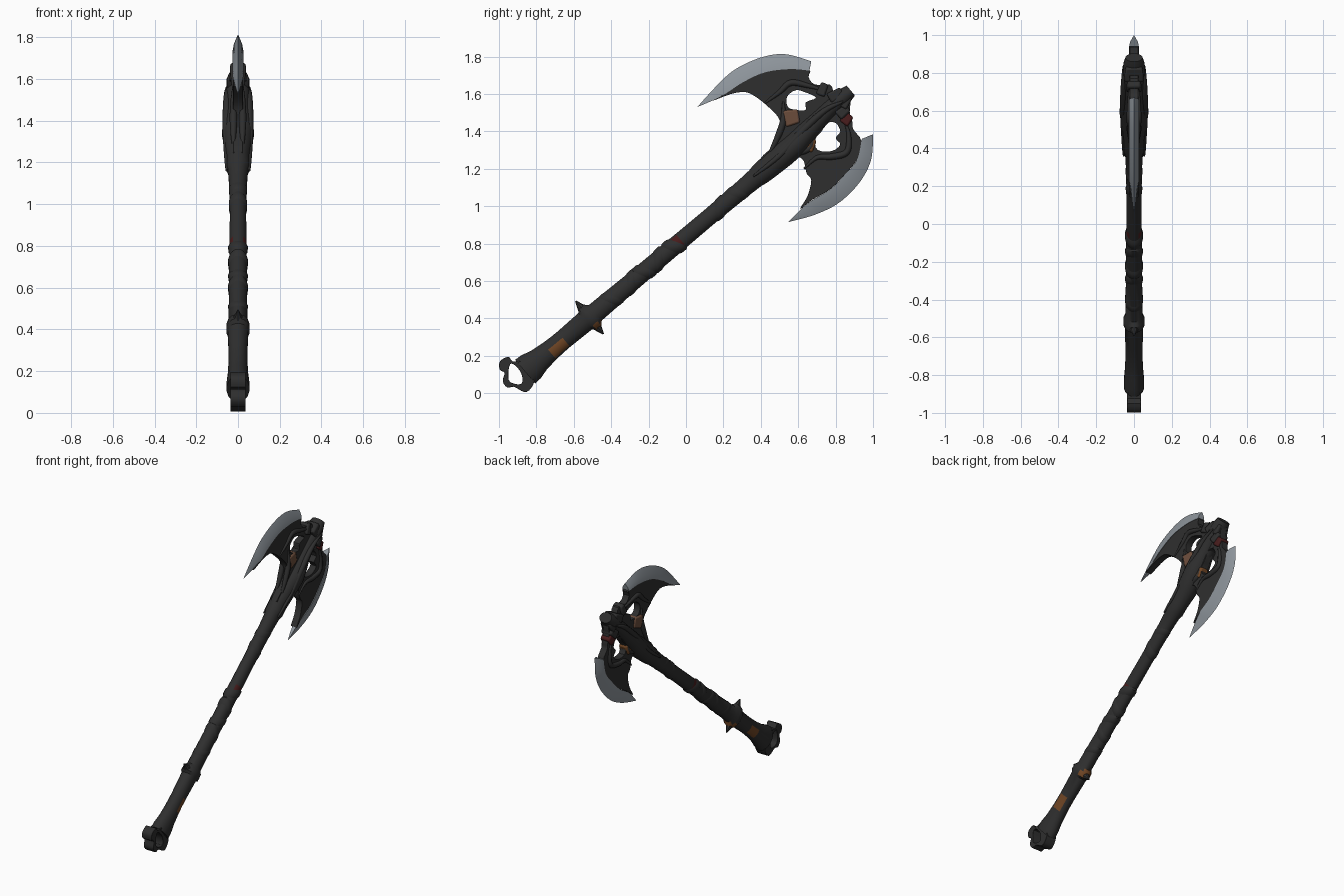
import bpy, bmesh, math
from mathutils import Vector

if "Cube" in bpy.data.objects:
    bpy.data.objects.remove(bpy.data.objects["Cube"])


def material(name, rgb):
    m = bpy.data.materials.new(name)
    m.diffuse_color = (*rgb, 1)
    m.use_nodes = True
    m.node_tree.nodes["Principled BSDF"].inputs["Base Color"].default_value = m.diffuse_color
    return m


CHARCOAL = material("charcoal_iron", (0.028, 0.028, 0.028))
STEEL = material("edge_steel", (0.27, 0.30, 0.33))
BROWN = material("worn_brown", (0.15, 0.075, 0.045))
RUST = material("rust_orange", (0.16, 0.06, 0.018))
RED = material("dark_red", (0.065, 0.012, 0.012))

# Haft axis: B is the pommel end, U runs to the head, V points up and back
B = Vector((0, -0.86, 0.115))
U = Vector((0, 0.7654, 0.6437))
V = Vector((0, -0.6437, 0.7654))
X = Vector((1, 0, 0))
TILT = math.atan2(U.z, U.y)


def finish(name, bm, mats, angle=35, bevel=0):
    bmesh.ops.remove_doubles(bm, verts=bm.verts, dist=0.0004)
    bmesh.ops.recalc_face_normals(bm, faces=bm.faces)
    me = bpy.data.meshes.new(name)
    bm.to_mesh(me)
    bm.free()
    ob = bpy.data.objects.new(name, me)
    bpy.context.collection.objects.link(ob)
    for m in mats:
        me.materials.append(m)
    bpy.ops.object.select_all(action='DESELECT')
    ob.select_set(True)
    bpy.context.view_layer.objects.active = ob
    bpy.ops.object.shade_smooth_by_angle(angle=math.radians(angle))
    if bevel:
        mod = ob.modifiers.new("soft_edges", 'BEVEL')
        mod.width, mod.segments, mod.limit_method = bevel, 2, 'ANGLE'
        mod.angle_limit = math.radians(50)
    return ob


def smooth(pts, n, closed=False):
    """Catmull-Rom curve through the points, n steps per span."""
    p = [Vector(q) for q in pts]
    k, out = len(p), []
    for i in range(k if closed else k - 1):
        if closed:
            a, b, c, d = (p[(i + j) % k] for j in (-1, 0, 1, 2))
        else:
            a, b, c, d = (p[min(max(i + j, 0), k - 1)] for j in (-1, 0, 1, 2))
        for s in range(n):
            t = s / n
            out.append(0.5 * (2 * b + (c - a) * t + (2 * a - 5 * b + 4 * c - d) * t * t
                              + (3 * b - a - 3 * c + d) * t ** 3))
    return out if closed else out + [p[-1]]


def curve_mesh(curve):
    """Turn a curve into an editable mesh."""
    ob = bpy.data.objects.new("temp", curve)
    bpy.context.collection.objects.link(ob)
    me = bpy.data.meshes.new_from_object(ob.evaluated_get(bpy.context.evaluated_depsgraph_get()))
    bm = bmesh.new()
    bm.from_mesh(me)
    for f in bm.faces:
        f.material_index = 0
    bpy.data.objects.remove(ob)
    bpy.data.meshes.remove(me)
    return bm


def plate(name, loops, half, mat):
    """Flat plate in the y-z plane; the first loop is the outline, the rest are holes."""
    cu = bpy.data.curves.new(name, 'CURVE')
    cu.dimensions, cu.fill_mode, cu.extrude = '2D', 'BOTH', half
    for loop in loops:
        pts = smooth(loop, 3, True)
        sp = cu.splines.new('POLY')
        sp.points.add(len(pts) - 1)
        for q, v in zip(sp.points, pts):
            q.co = (v.x, v.y, 0, 1)
        sp.use_cyclic_u = True
    bm = curve_mesh(cu)
    for v in bm.verts:
        v.co = (v.co.z, v.co.x, v.co.y)
    return finish(name, bm, [mat], bevel=0.007)


def ridge(name, path, x, r):
    """Tapered raised vein on both sides of the head."""
    for side, s in (("right", 1), ("left", -1)):
        cu = bpy.data.curves.new(name, 'CURVE')
        cu.dimensions, cu.bevel_depth, cu.bevel_resolution = '3D', r, 2
        pts = smooth(path, 5)
        sp = cu.splines.new('POLY')
        sp.points.add(len(pts) - 1)
        for i, (q, v) in enumerate(zip(sp.points, pts)):
            q.co = (s * x, v.x, v.y, 1)
            q.radius = 0.25 + 0.75 * math.sin(math.pi * i / (len(pts) - 1))
        finish(f"{name}_{side}", curve_mesh(cu), [CHARCOAL], 60)


def loft(name, rows, mats, slant=0, rule=None, sides=16):
    """Elliptic rings along the haft: (distance, x radius, v radius, v offset)."""
    bm = bmesh.new()
    rings = []
    for t, rx, rv, off in rows:
        ring = []
        for i in range(sides):
            a = math.tau * (i + 0.5) / sides
            v = off + rv * math.sin(a)
            ring.append(bm.verts.new(B + U * (t + slant * v) + V * v + X * rx * math.cos(a)))
        rings.append(ring)
    for p, q in zip(rings, rings[1:]):
        for i in range(sides):
            j = (i + 1) % sides
            f = bm.faces.new((p[i], p[j], q[j], q[i]))
            if rule:
                d = f.calc_center_median() - B
                f.material_index = rule(d.dot(U), d.x, d.dot(V))
    bm.faces.new(rings[0])
    bm.faces.new(rings[-1])
    return finish(name, bm, mats)


# Haft with rust and red patches
def haft_colour(t, x, v):
    if 0.17 < t < 0.27 and abs(x) > 0.015 and -0.045 < v < 0.02:
        return 1
    if 0.45 < t < 0.5 and v < -0.05:
        return 1
    if 1.03 < t < 1.09 and abs(x) > 0.02 and v > -0.03:
        return 2
    return 0


profile = [(0, .055, .085, 0), (.04, .055, .082, 0), (.10, .05, .066, 0), (.17, .047, .058, 0),
           (.22, .046, .055, 0), (.27, .046, .054, 0), (.42, .05, .058, 0), (.435, .057, .078, 0),
           (.47, .056, .075, 0), (.49, .046, .055, 0), (.75, .044, .05, 0), (1.03, .042, .048, 0),
           (1.09, .041, .047, 0), (1.3, .04, .046, 0), (1.53, .044, .05, 0), (1.61, .048, .054, 0),
           (1.64, .058, .06, 0), (1.70, .056, .064, 0), (1.80, .066, .068, 0), (1.9, .078, .066, 0),
           (1.97, .072, .06, .01), (2.05, .058, .052, .02), (2.15, .056, .047, .028),
           (2.26, .056, .045, .03), (2.3, .045, .035, .03)]
loft("haft", profile, [CHARCOAL, RUST, RED], rule=haft_colour)

# Slanted wrap bands on the grip
for i, t in enumerate((0.60, 0.74, 0.83, 0.93, 1.04, 1.36, 1.48)):
    r = 0.0 if t < 1.2 else -0.003
    loft(f"wrap_band_{i + 1}", [(t - .035, .04, .044, 0), (t - .015, .047 + r, .054 + r, 0),
                                (t + .015, .048 + r, .055 + r, 0), (t + .035, .04, .044, 0)],
         [CHARCOAL], slant=0.6 if i % 2 else -0.5)

# Small spikes on the grip collar
for name, s in (("upper", 1), ("lower", -1)):
    bm = bmesh.new()
    bmesh.ops.create_cone(bm, cap_ends=True, segments=8, radius1=0.028, radius2=0.004, depth=0.06)
    q = Vector((0, 0, 1)).rotation_difference(V * s)
    for v in bm.verts:
        v.co = q @ v.co + B + U * 0.45 + V * s * 0.085
    finish(f"collar_spike_{name}", bm, [CHARCOAL])

# Open pommel frame
plate("pommel", [
    [(-.995, .17), (-.95, .195), (-.925, .17), (-.865, .17), (-.81, .085), (-.83, .025), (-.865, .007),
     (-.92, .035), (-.955, .03), (-.98, .065), (-.97, .11), (-.995, .125)],
    [(-.94, .155), (-.95, .105), (-.94, .06), (-.88, .05), (-.88, .105), (-.915, .15)]], 0.037, CHARCOAL)

# Head plate: both blade bodies with two ragged openings
plate("axe_head", [
    [(.14, 1.563), (.24, 1.60), (.32, 1.61), (.38, 1.58), (.43, 1.54), (.49, 1.48), (.51, 1.41),
     (.475, 1.33), (.395, 1.25), (.44, 1.205), (.53, 1.26), (.595, 1.265), (.63, 1.24), (.645, 1.175),
     (.67, 1.14), (.65, 1.055), (.61, .985), (.675, 1.035), (.77, 1.09), (.85, 1.17), (.915, 1.25),
     (.94, 1.345), (.895, 1.41), (.89, 1.45), (.875, 1.505), (.88, 1.57), (.85, 1.61), (.795, 1.605),
     (.77, 1.65), (.69, 1.65), (.655, 1.69), (.66, 1.73), (.555, 1.735), (.42, 1.72), (.315, 1.675),
     (.225, 1.61)],
    [(.54, 1.585), (.585, 1.62), (.635, 1.61), (.695, 1.58), (.64, 1.555), (.64, 1.515), (.59, 1.515),
     (.545, 1.53)],
    [(.705, 1.30), (.69, 1.355), (.725, 1.40), (.755, 1.445), (.80, 1.445), (.825, 1.40), (.80, 1.365),
     (.825, 1.33), (.78, 1.295)]], 0.023, CHARCOAL)


# Sharpened steel edges, wedge shaped
def blade_edge(name, outer, inner):
    bm = bmesh.new()
    rows = []
    a, b = smooth(outer, 6), smooth(inner, 6)
    for i, (o, n) in enumerate(zip(a, b)):
        h = 0.026 * min(1, i / 8)
        m = o.lerp(n, 0.55)
        rows.append([bm.verts.new(c) for c in ((0, o.x, o.y), (h * .75, m.x, m.y), (h, n.x, n.y),
                                               (-h, n.x, n.y), (-h * .75, m.x, m.y))])
    for p, q in zip(rows, rows[1:]):
        for i in range(5):
            j = (i + 1) % 5
            bm.faces.new((p[i], p[j], q[j], q[i]))
    bm.faces.new(rows[-1])
    finish(name, bm, [STEEL], 30)


blade_edge("upper_blade_edge",
           [(.06, 1.53), (.16, 1.64), (.26, 1.73), (.40, 1.795), (.53, 1.813), (.67, 1.775)],
           [(.06, 1.53), (.19, 1.588), (.30, 1.66), (.42, 1.715), (.555, 1.733), (.66, 1.725)])
blade_edge("lower_blade_edge",
           [(.545, .915), (.69, .955), (.82, 1.02), (.93, 1.13), (.99, 1.25), (1.0, 1.385)],
           [(.545, .915), (.65, 1.015), (.77, 1.09), (.85, 1.17), (.915, 1.25), (.94, 1.36)])

# Raised veins on the head
ridge("upper_vein", [(.42, 1.55), (.50, 1.61), (.56, 1.66), (.65, 1.645), (.74, 1.62)], 0.022, 0.017)
ridge("upper_root", [(.44, 1.27), (.49, 1.37), (.52, 1.46), (.52, 1.56)], 0.022, 0.018)
ridge("lower_vein", [(.63, 1.20), (.70, 1.26), (.78, 1.265), (.86, 1.29), (.87, 1.38), (.85, 1.45)], 0.022, 0.018)
ridge("lower_root", [(.48, 1.24), (.58, 1.28), (.66, 1.31), (.68, 1.37)], 0.022, 0.018)
ridge("haft_vein", [(.36, 1.16), (.50, 1.27), (.62, 1.40), (.74, 1.51), (.84, 1.56)], 0.054, 0.02)


# Knobs along the crown, and the coloured clamps
def block(name, y, z, size, mat, turn=0):
    bm = bmesh.new()
    bmesh.ops.create_cube(bm, size=2)
    c, s = math.cos(TILT + turn), math.sin(TILT + turn)
    for v in bm.verts:
        k = 0.8 if v.co.y > 0 else 1
        a, b = v.co.y * size[1], v.co.z * size[2] * k
        v.co = (v.co.x * size[0] * k, y + a * c - b * s, z + a * s + b * c)
    finish(name, bm, [mat], bevel=0.01)


block("crown_knob_upper", .73, 1.625, (.042, .035, .025), CHARCOAL, .5)
block("crown_knob_middle", .80, 1.595, (.055, .04, .03), CHARCOAL, -.2)
block("crown_knob_tip", .85, 1.56, (.048, .035, .03), CHARCOAL, .3)
block("crown_knob_lower", .84, 1.505, (.05, .035, .028), CHARCOAL)
block("crown_gem", .86, 1.465, (.042, .03, .028), RED, .2)
block("upper_clamp", .565, 1.475, (.038, .04, .045), BROWN, -.5)
block("lower_clamp", .655, 1.335, (.036, .035, .04), RUST, .4)
